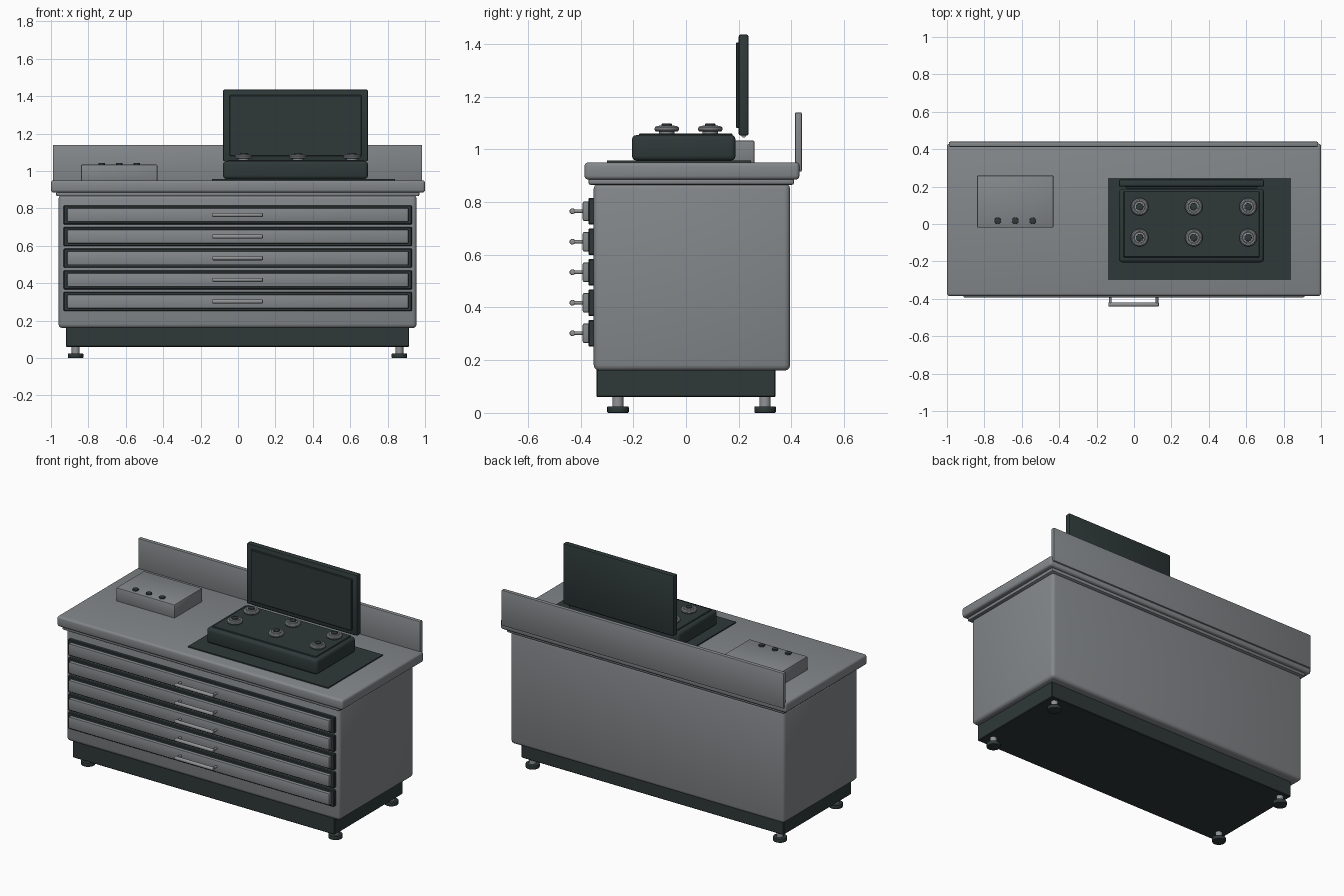
import bpy, math

if "Cube" in bpy.data.objects:
    bpy.data.objects.remove(bpy.data.objects["Cube"])


def material(name, rgb):
    m = bpy.data.materials.new(name)
    m.diffuse_color = (*rgb, 1)
    m.use_nodes = True
    m.node_tree.nodes["Principled BSDF"].inputs["Base Color"].default_value = m.diffuse_color
    return m


STEEL = material("grey_steel", (0.23, 0.245, 0.255))
DARK = material("dark_enamel", (0.028, 0.04, 0.04))
METAL = material("bright_metal", (0.28, 0.29, 0.30))


def finish(ob, name, mat):
    ob.name = name
    ob.data.materials.append(mat)
    bpy.ops.object.shade_smooth_by_angle(angle=math.radians(35))
    return ob


def box(name, x, y, z, mat, bevel=0.0, segments=3):
    """Box spanning the (min, max) pairs, with rounded edges."""
    spans = (x, y, z)
    bpy.ops.mesh.primitive_cube_add(size=1, location=[(a + b) / 2 for a, b in spans])
    ob = bpy.context.object
    ob.scale = [b - a for a, b in spans]
    bpy.ops.object.transform_apply(location=False, rotation=False, scale=True)
    if bevel:
        mod = ob.modifiers.new("rounded_edges", 'BEVEL')
        mod.width, mod.segments = bevel, segments
        bpy.ops.object.modifier_apply(modifier=mod.name)
    return finish(ob, name, mat)


def rod(name, centre, radius, length, mat, axis='Z', bevel=0.0, sides=24):
    rot = {'X': (0, math.pi / 2, 0), 'Y': (math.pi / 2, 0, 0), 'Z': (0, 0, 0)}[axis]
    bpy.ops.mesh.primitive_cylinder_add(vertices=sides, radius=radius, depth=length,
                                        location=centre, rotation=rot)
    ob = bpy.context.object
    if bevel:
        mod = ob.modifiers.new("rounded_rim", 'BEVEL')
        mod.width, mod.segments = bevel, 2
        bpy.ops.object.modifier_apply(modifier=mod.name)
    return finish(ob, name, mat)


# Cabinet, plinth and worktop
box("plinth", (-0.92, 0.915), (-0.34, 0.34), (0.06, 0.17), DARK, 0.004, 1)
box("cabinet", (-0.96, 0.955), (-0.35, 0.395), (0.16, 0.872), STEEL, 0.022)
box("worktop_lip", (-0.972, 0.97), (-0.37, 0.41), (0.865, 0.89), STEEL, 0.008, 2)
box("worktop", (-1.0, 1.0), (-0.385, 0.43), (0.885, 0.95), STEEL, 0.014)
box("backsplash", (-0.99, 0.985), (0.413, 0.44), (0.915, 1.14), STEEL, 0.006, 2)

# Feet
for x in (-0.868, 0.863):
    for y in (-0.258, 0.30):
        rod("foot_stem", (x, y, 0.045), 0.021, 0.05, METAL)
        rod("foot_pad", (x, y, 0.0125), 0.041, 0.025, DARK, bevel=0.004)

# Drawers with bar handles
for i in range(5):
    z = 0.765 - i * 0.1157
    box("drawer_frame", (-0.932, 0.93), (-0.37, -0.345), (z - 0.051, z + 0.051), DARK, 0.004, 1)
    box("drawer_front", (-0.913, 0.912), (-0.392, -0.365), (z - 0.037, z + 0.037), STEEL, 0.006, 2)
    rod("drawer_handle", (-0.002, -0.431, z), 0.011, 0.27, METAL, 'X', 0.004, 16)
    for x in (-0.127, 0.123):
        rod("handle_post", (x, -0.41, z), 0.007, 0.045, METAL, 'Y', sides=12)

# Cooker on its mat
box("cooker_mat", (-0.14, 0.84), (-0.30, 0.247), (0.945, 0.957), DARK)
box("cooker_body", (-0.08, 0.695), (-0.205, 0.188), (0.957, 1.054), DARK, 0.018)
box("cooker_top", (-0.055, 0.67), (-0.178, 0.177), (1.05, 1.06), DARK, 0.003, 1)

# Burners
for x in (0.03, 0.32, 0.61):
    for y in (-0.073, 0.092):
        bpy.ops.mesh.primitive_torus_add(location=(x, y, 1.077), major_radius=0.036,
                                         minor_radius=0.011, major_segments=28,
                                         minor_segments=10)
        finish(bpy.context.object, "burner_ring", METAL)
        rod("burner_core", (x, y, 1.073), 0.029, 0.036, METAL, bevel=0.003)
        rod("burner_cap", (x, y, 1.09), 0.02, 0.014, DARK, bevel=0.003)

# Raised lid
box("lid", (-0.08, 0.695), (0.2, 0.237), (1.052, 1.435), DARK, 0.007, 2)
box("lid_panel", (-0.045, 0.66), (0.19, 0.205), (1.08, 1.405), DARK, 0.003, 1)
rod("lid_hinge", (0.307, 0.219, 1.053), 0.009, 0.72, METAL, 'X', sides=12)

# Control box with knobs
box("control_box", (-0.84, -0.43), (-0.02, 0.26), (0.94, 1.034), STEEL, 0.008, 2)
for x in (-0.728, -0.635, -0.542):
    rod("knob", (x, 0.017, 1.036), 0.018, 0.014, DARK, bevel=0.003)
